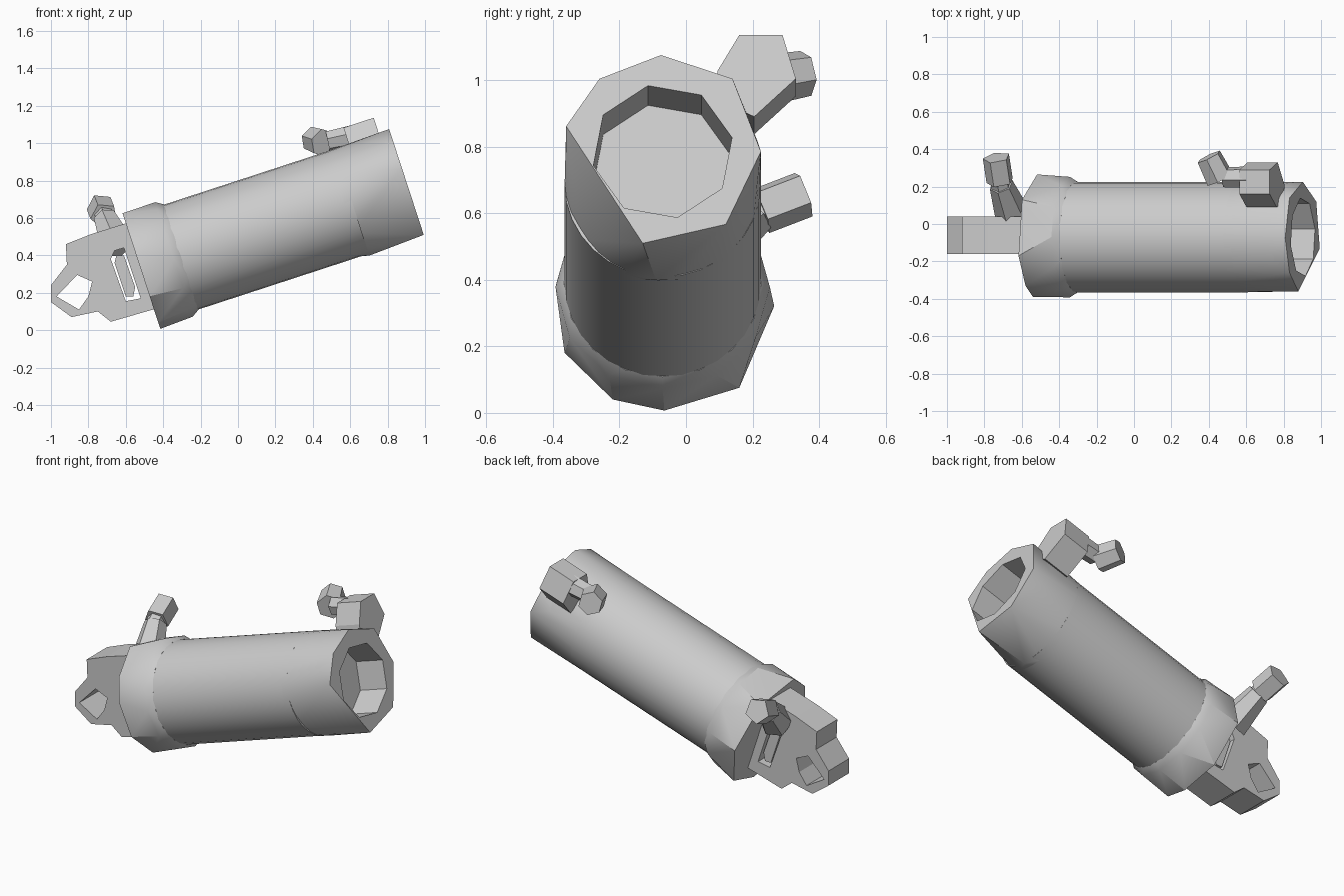
import bpy, bmesh, math
from mathutils import Vector

if "Cube" in bpy.data.objects:
    bpy.data.objects.remove(bpy.data.objects["Cube"])

# Tilted frame of the main barrel: axis, sideways, radial-up
TILT = math.radians(18.1)
U = Vector((math.cos(TILT), 0, math.sin(TILT)))
V = Vector((0, 1, 0))
W = Vector((-math.sin(TILT), 0, math.cos(TILT)))
O = Vector((0, -0.07, 0.49))


def loc(s, y, w):
    return O + U * s + V * y + W * w


def ring(s, r, n, a0=0.0, span=360.0):
    step = span / n
    return [loc(s, r * math.cos(math.radians(a0 + i * step)),
                r * math.sin(math.radians(a0 + i * step))) for i in range(n)]


def finish(name, bm, angle=0):
    bmesh.ops.recalc_face_normals(bm, faces=bm.faces)
    me = bpy.data.meshes.new(name)
    bm.to_mesh(me)
    bm.free()
    ob = bpy.data.objects.new(name, me)
    bpy.context.collection.objects.link(ob)
    if angle:
        smooth(ob, angle)
    return ob


def smooth(ob, angle):
    bpy.ops.object.select_all(action='DESELECT')
    ob.select_set(True)
    bpy.context.view_layer.objects.active = ob
    bpy.ops.object.shade_smooth_by_angle(angle=math.radians(angle))


def hull(name, pts, angle=0):
    bm = bmesh.new()
    for p in pts:
        bm.verts.new(p)
    bmesh.ops.convex_hull(bm, input=list(bm.verts))
    loose = [v for v in bm.verts if not v.link_faces]
    bmesh.ops.delete(bm, geom=loose, context='VERTS')
    bmesh.ops.dissolve_limit(bm, angle_limit=0.02, verts=bm.verts, edges=bm.edges)
    return finish(name, bm, angle)


def bridge(name, a, b, angle=0):
    """Closed solid between two matching loops of points."""
    bm = bmesh.new()
    va, vb = [bm.verts.new(p) for p in a], [bm.verts.new(p) for p in b]
    n = len(a)
    for i in range(n):
        j = (i + 1) % n
        bm.faces.new((va[i], va[j], vb[j], vb[i]))
    bm.faces.new(va)
    bm.faces.new(vb)
    return finish(name, bm, angle)


def plate(name, prof, y0, y1):
    return bridge(name, [Vector((x, y0, z)) for x, z in prof],
                  [Vector((x, y1, z)) for x, z in prof])


def stub(name, p0, p1, r0, r1, n):
    """Low-sided fitting between two points."""
    p0, p1 = Vector(p0), Vector(p1)
    d = (p1 - p0).normalized()
    a = d.orthogonal().normalized()
    b = d.cross(a)
    loop = lambda p, r: [p + a * r * math.cos(i * math.tau / n) +
                         b * r * math.sin(i * math.tau / n) for i in range(n)]
    return bridge(name, loop(p0, r0), loop(p1, r1))


def cut(ob, cutter):
    m = ob.modifiers.new("cut", 'BOOLEAN')
    m.operation, m.solver, m.object = 'DIFFERENCE', 'EXACT', cutter
    bpy.context.view_layer.objects.active = ob
    bpy.ops.object.modifier_apply(modifier=m.name)
    bpy.data.objects.remove(cutter)


# Main barrel
bridge("barrel", ring(-0.45, 0.295, 32), ring(0.64, 0.295, 32), 30)

# Faceted front collar with recessed socket
end = [(-.005, .305), (.21, .23), (.295, 0), (.19, -.23),
       (-.06, -.29), (-.29, .08), (-.19, .23)]
collar = hull("front_collar",
              ring(0.60, 0.295, 32) + [loc(0.95, y, w) for y, w in end]
              + ring(0.84, 0.293, 14, -15, 200)
              + [loc(0.64, -0.02, -0.305)])
cut(collar, bridge("socket_cutter", ring(0.76, 0.213, 8, 12), ring(1.1, 0.213, 8, 12)))
smooth(collar, 22)

# Rear flange
back = [(.005, -.33), (.23, -.258), (.335, 0), (.2, .26), (-.1, .32),
        (-.26, .2), (-.32, .07), (-.295, -.147), (-.15, -.295)]
hull("rear_flange", [loc(-0.545, y, w) for y, w in back]
     + ring(-0.36, 0.322, 12) + ring(-0.32, 0.297, 16), 25)

# Mounting lug with pin hole and slot
lug = plate("mounting_lug", [(-.57, .58), (-.78, .515), (-.92, .46), (-.915, .35),
                             (-1, .24), (-1, .15), (-.89, .07), (-.75, .10),
                             (-.68, .045), (-.42, .12)], -0.16, 0.04)
cut(lug, plate("pin_cutter", [(-.97, .18), (-.86, .295), (-.78, .26),
                              (-.80, .18), (-.85, .11)], -1, 1))
cut(lug, plate("slot_cutter", [(-.68, .38), (-.66, .425), (-.61, .44),
                               (-.52, .17), (-.60, .155)], -1, 1))
plate("slot_insert", [(-.66, .36), (-.65, .40), (-.61, .40), (-.55, .23),
                      (-.56, .18), (-.60, .18)], -0.11, 0.03)

# Rear elbow fitting
stub("rear_fitting_neck", (-.65, .05, .46), (-.71, .21, .60), .095, .065, 6)
stub("rear_fitting_collar", (-.705, .18, .585), (-.715, .23, .61), .055, .055, 6)
stub("rear_fitting_head", (-.715, .225, .61), (-.735, .355, .66), .075, .075, 5)

# Front port block and its fitting
port = [(.23, .388), (.36, .388), (.40, .25), (.275, .13), (.15, .19), (.165, .275)]
bridge("front_port_block", [loc(0.72, y, w) for y, w in port],
       [loc(0.89, y, w) for y, w in port])
stub("front_fitting_neck", (.48, .25, 1.01), (.62, .25, 1.04), .055, .06, 6)
stub("front_fitting_head", (.46, .24, 1.0), (.40, .36, 1.02), .078, .07, 6)
